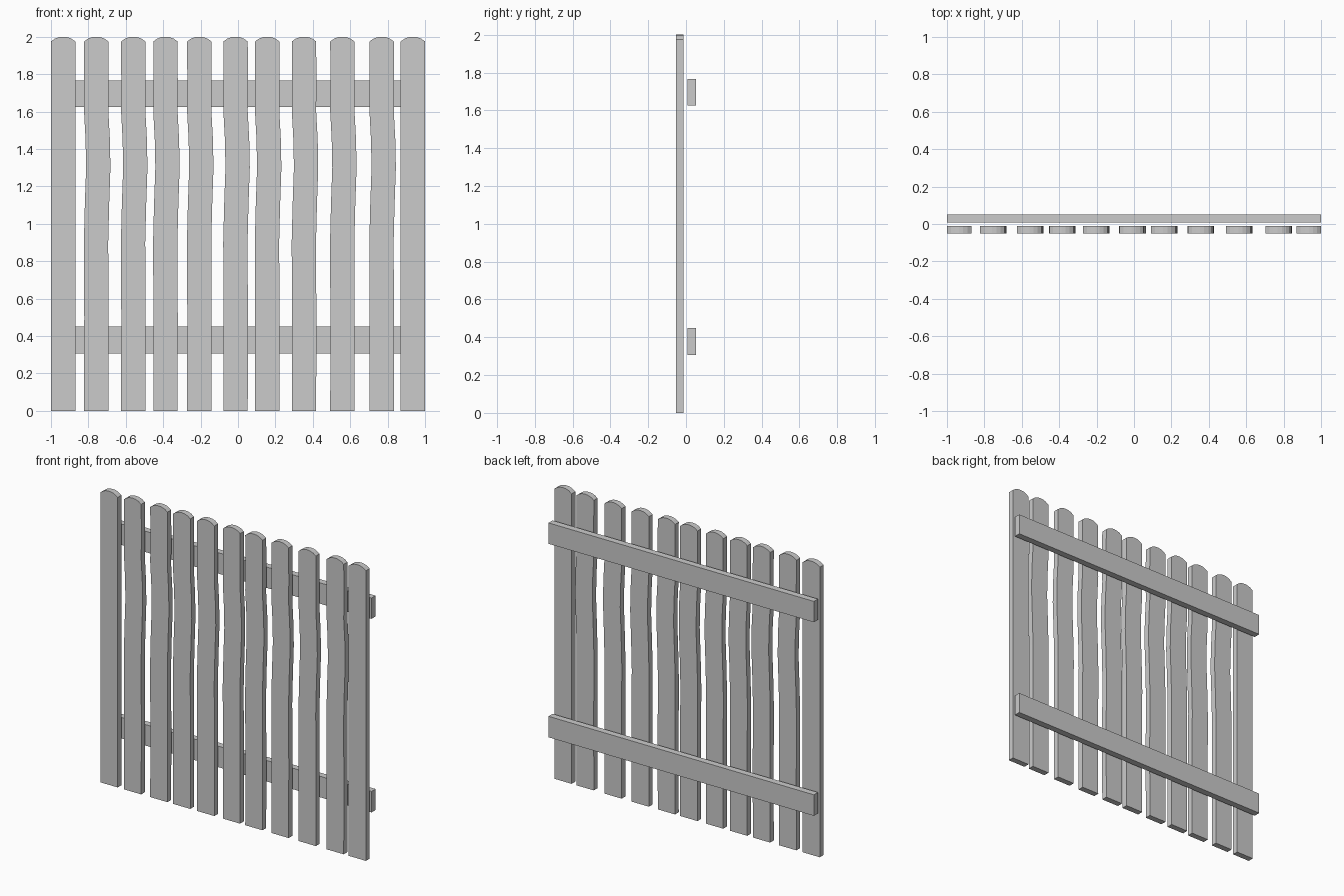
import bpy
import bmesh

if "Cube" in bpy.data.objects:
    bpy.data.objects.remove(bpy.data.objects["Cube"])


def add_object(name, bm):
    bmesh.ops.recalc_face_normals(bm, faces=bm.faces)
    mesh = bpy.data.meshes.new(name)
    bm.to_mesh(mesh)
    bm.free()
    bpy.context.collection.objects.link(bpy.data.objects.new(name, mesh))


def box(name, lo, hi):
    bm = bmesh.new()
    bmesh.ops.create_cube(bm, size=1)
    for v in bm.verts:
        for i in range(3):
            v.co[i] = (lo[i] + hi[i]) / 2 + v.co[i] * (hi[i] - lo[i])
    add_object(name, bm)


# Slightly wavy board sides: (height, sideways shift)
WAVE = [(0, 0), (0.5, 0.001), (0.9, -0.001), (1.1, 0.004), (1.3, 0.011),
        (1.45, 0.008), (1.6, 0.0), (1.75, 0.001), (1.975, 0)]
# Rounded board top between the two sides: (x, z)
CROWN = [(0.044, 1.99), (0.022, 1.998), (0, 2.0), (-0.022, 1.998), (-0.044, 1.99)]


def board(name, cx, half, bend):
    outline = [(cx + half + bend * s, z) for z, s in WAVE]
    outline += [(cx + x, z) for x, z in CROWN]
    outline += [(cx - half + bend * s, z) for z, s in reversed(WAVE)]
    bm = bmesh.new()
    face = bm.faces.new([bm.verts.new((x, -0.052, z)) for x, z in outline])
    ext = bmesh.ops.extrude_face_region(bm, geom=[face])
    verts = [e for e in ext["geom"] if isinstance(e, bmesh.types.BMVert)]
    bmesh.ops.translate(bm, verts=verts, vec=(0, 0.04, 0))
    add_object(name, bm)


# Upright boards, unevenly spaced
centres = [-0.935, -0.758, -0.56, -0.388, -0.207, -0.013,
           0.156, 0.353, 0.558, 0.768, 0.935]
for i, cx in enumerate(centres):
    board(f"board_{i + 1}", cx, 0.065, 0 if i in (0, 10) else 1)

# Rails across the back
box("lower_rail", (-1, 0.008, 0.307), (1, 0.052, 0.45))
box("upper_rail", (-1, 0.008, 1.625), (1, 0.052, 1.767))
